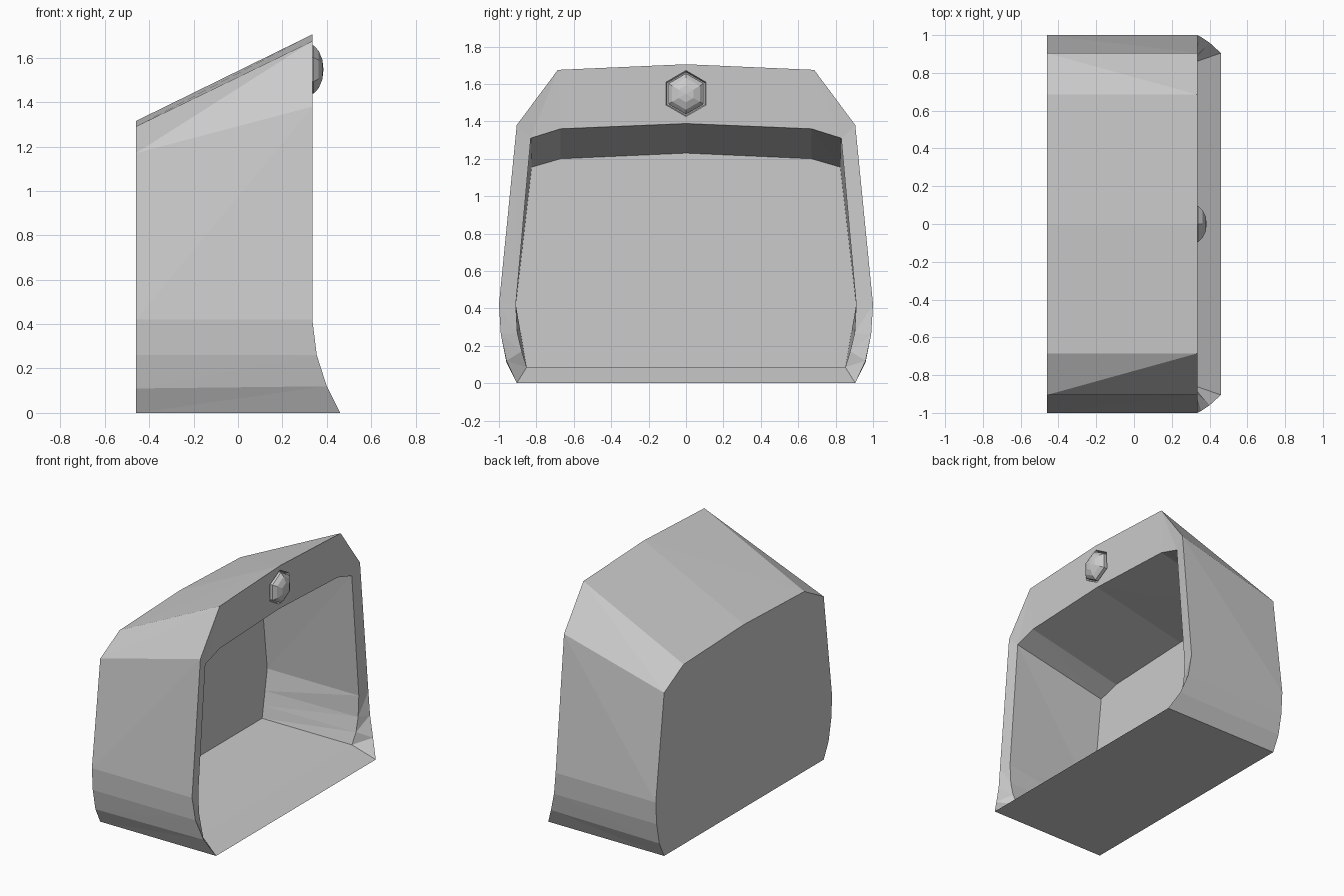
import bpy, bmesh, math

if "Cube" in bpy.data.objects:
    bpy.data.objects.remove(bpy.data.objects["Cube"])

BACK, FRONT, RIM, INNER_BACK = -0.46, 0.335, 0.322, -0.405


def finish(bm, name):
    bmesh.ops.recalc_face_normals(bm, faces=bm.faces[:])
    mesh = bpy.data.meshes.new(name)
    bm.to_mesh(mesh)
    bm.free()
    ob = bpy.data.objects.new(name, mesh)
    bpy.context.collection.objects.link(ob)
    return ob


def hex_stack(rings, z):
    """Point-up hexagons stacked along x; rings are (x, radius)."""
    bm = bmesh.new()
    loops = []
    for x, r in rings:
        loops.append([bm.verts.new((x, r * math.sin(k * math.pi / 3),
                                    z + r * math.cos(k * math.pi / 3))) for k in range(6)])
    for a, b in zip(loops, loops[1:]):
        for k in range(6):
            n = (k + 1) % 6
            bm.faces.new((a[k], a[n], b[n], b[k]))
    bm.faces.new(loops[0])
    top = bm.faces.new(loops[-1])
    return bm, top


# Half profiles from bottom centre to top centre
outer_back = [(BACK, y, z) for y, z in (
    (0, 0), (0.905, 0), (0.96, 0.11), (0.99, 0.26), (1, 0.42),
    (0.905, 1.17), (0.685, 1.29), (0, 1.315))]
outer_front = [(0.46, 0, 0), (0.46, 0.905, 0), (0.40, 0.96, 0.12), (0.355, 0.99, 0.26),
               (FRONT, 1, 0.42), (FRONT, 0.905, 1.38), (FRONT, 0.685, 1.675), (FRONT, 0, 1.705)]
inner_front = [(0.308, 0, 0.085), (0.308, 0.852, 0.085)] + [(RIM, y, z) for y, z in (
    (0.878, 0.17), (0.902, 0.27), (0.91, 0.42), (0.83, 1.31), (0.67, 1.36), (0, 1.388))]
inner_back = [(INNER_BACK, y, z) for y, z in (
    (0, 0.085), (0.852, 0.085), (0.867, 0.17), (0.884, 0.27), (0.91, 0.42),
    (0.825, 1.155), (0.67, 1.20), (0, 1.23))]

# Hollow shell: loft the half profiles, then mirror
bm = bmesh.new()
loops = [[bm.verts.new(p) for p in prof]
         for prof in (outer_back, outer_front, inner_front, inner_back)]
for i, (a, b) in enumerate(zip(loops, loops[1:])):
    for k in range(len(a) - 1):
        if i == 0:
            bm.faces.new((a[k], b[k], b[k + 1]))
            bm.faces.new((a[k], b[k + 1], a[k + 1]))
        else:
            bm.faces.new((a[k], b[k], a[k + 1]))
            bm.faces.new((b[k], b[k + 1], a[k + 1]))
bm.faces.new(loops[0])
bm.faces.new(loops[-1])
bmesh.ops.mirror(bm, geom=bm.verts[:] + bm.edges[:] + bm.faces[:], axis='Y', merge_dist=0.0005)
bmesh.ops.remove_doubles(bm, verts=bm.verts[:], dist=0.0005)
shell = finish(bm, "shell")

# Hexagonal socket in the brow of the shell
GEM_Z = 1.547
bm, _ = hex_stack([(FRONT - 0.025, 0.116), (FRONT + 0.012, 0.13)], GEM_Z)
cutter = finish(bm, "socket_cutter")
cutter.hide_render = True
mod = shell.modifiers.new("socket", 'BOOLEAN')
mod.operation = 'DIFFERENCE'
mod.solver = 'EXACT'
mod.object = cutter
bpy.context.view_layer.objects.active = shell
bpy.ops.object.modifier_apply(modifier=mod.name)
bpy.data.objects.remove(cutter)

# Faceted gem in the socket
bm, top = hex_stack([(FRONT - 0.03, 0.109), (FRONT + 0.005, 0.109),
                     (FRONT + 0.028, 0.085), (FRONT + 0.045, 0.045)], GEM_Z)
tip = bmesh.ops.poke(bm, faces=[top])["verts"][0]
tip.co.x = FRONT + 0.05
finish(bm, "gem")
